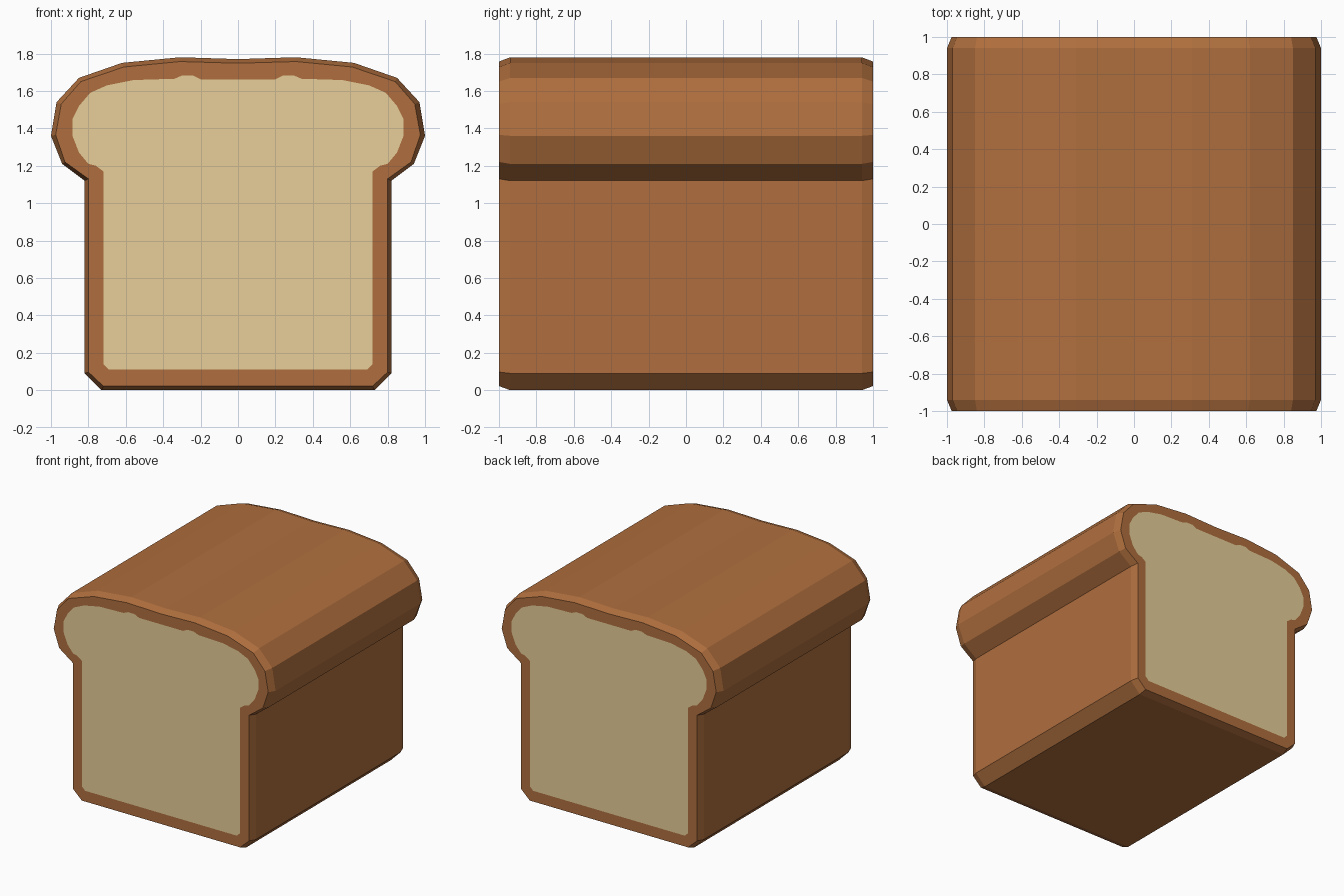
import bpy, bmesh

if "Cube" in bpy.data.objects:
    bpy.data.objects.remove(bpy.data.objects["Cube"])

def material(name, color):
    m = bpy.data.materials.new(name)
    m.diffuse_color = (*color, 1)
    m.use_nodes = True
    m.node_tree.nodes["Principled BSDF"].inputs["Base Color"].default_value = m.diffuse_color
    return m

def srgb(*c):
    return tuple(((v / 255 + 0.055) / 1.055) ** 2.4 for v in c)

def mirrored(half):
    """Closed outline from its right half, listed bottom to top."""
    return half + [(-x, z) for x, z in reversed(half) if x > 0]

# Outlines: widest crust, bevelled crust edge at the ends, and crumb
outer = mirrored([(0.73, 0), (0.82, 0.09), (0.82, 1.12), (0.94, 1.21), (1.0, 1.36),
                  (0.97, 1.54), (0.85, 1.67), (0.62, 1.75), (0.31, 1.78), (0, 1.77)])
edge = mirrored([(0.72, 0.022), (0.80, 0.097), (0.80, 1.13), (0.925, 1.22), (0.975, 1.365),
                 (0.945, 1.53), (0.84, 1.65), (0.61, 1.728), (0.31, 1.757), (0, 1.748)])
crumb = mirrored([(0.69, 0.11), (0.72, 0.14), (0.72, 1.17), (0.76, 1.20), (0.80, 1.21),
                  (0.85, 1.27), (0.885, 1.36), (0.885, 1.45), (0.85, 1.52), (0.79, 1.59),
                  (0.70, 1.63), (0.56, 1.658), (0.34, 1.665), (0.30, 1.682), (0.24, 1.682),
                  (0.20, 1.662), (0, 1.662)])

bm = bmesh.new()

def ring(points, y):
    return [bm.verts.new((x, y, z)) for x, z in points]

# Crust: loft along y with bevelled ends
rings = [ring(edge, -1), ring(outer, -0.94), ring(outer, 0.94), ring(edge, 1)]
n = len(outer)
for a, b in zip(rings, rings[1:]):
    for i in range(n):
        j = (i + 1) % n
        bm.faces.new((a[i], a[j], b[j], b[i]))

# Ends: crumb face with a rim of crust filled around it
for rim, y in ((rings[0], -1), (rings[3], 1)):
    inner = ring(crumb, y)
    loops = []
    for loop in (rim, inner):
        for i, v in enumerate(loop):
            w = loop[(i + 1) % len(loop)]
            loops.append(bm.edges.get((v, w)) or bm.edges.new((v, w)))
    bmesh.ops.triangle_fill(bm, edges=loops, use_beauty=True, normal=(0, y, 0))
    bm.faces.new(inner).material_index = 1

bmesh.ops.recalc_face_normals(bm, faces=bm.faces)
mesh = bpy.data.meshes.new("bread_loaf")
bm.to_mesh(mesh)
bm.free()
mesh.materials.append(material("crust brown", srgb(176, 111, 62)))
mesh.materials.append(material("crumb cream", srgb(235, 210, 155)))
loaf = bpy.data.objects.new("bread_loaf", mesh)
bpy.context.collection.objects.link(loaf)
